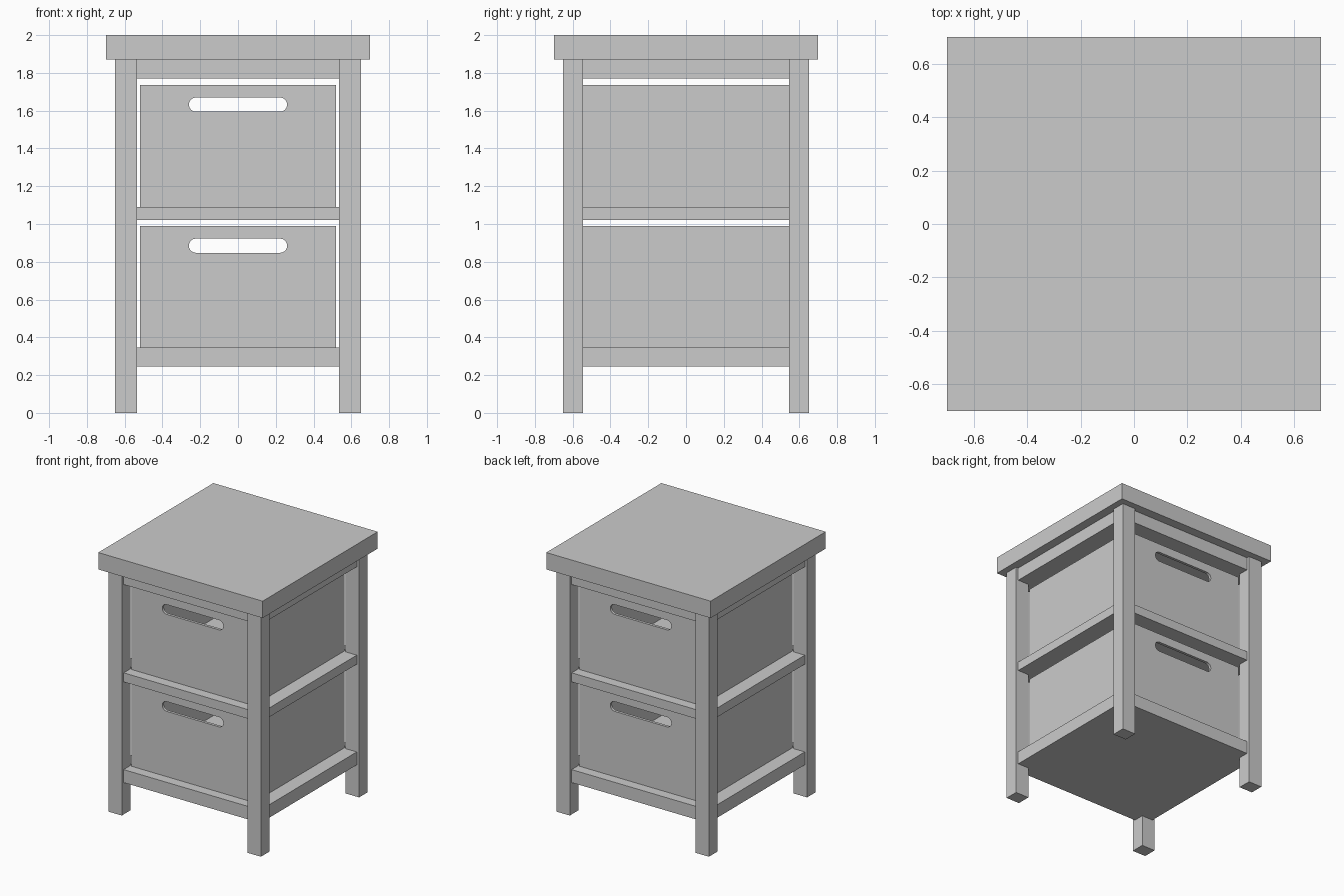
import bpy, bmesh, math

if "Cube" in bpy.data.objects:
    bpy.data.objects.remove(bpy.data.objects["Cube"])


def finish(name, bm):
    bmesh.ops.recalc_face_normals(bm, faces=bm.faces)
    mesh = bpy.data.meshes.new(name)
    bm.to_mesh(mesh)
    bm.free()
    obj = bpy.data.objects.new(name, mesh)
    bpy.context.collection.objects.link(obj)
    return obj


def box_mesh(x0, x1, y0, y1, z0, z1):
    bm = bmesh.new()
    bmesh.ops.create_cube(bm, size=1)
    for v in bm.verts:
        v.co = (x1 if v.co.x > 0 else x0, y1 if v.co.y > 0 else y0, z1 if v.co.z > 0 else z0)
    return bm


def prism(name, points, offset):
    bm = bmesh.new()
    face = bm.faces.new([bm.verts.new(p) for p in points])
    ext = bmesh.ops.extrude_face_region(bm, geom=[face])
    verts = [g for g in ext["geom"] if isinstance(g, bmesh.types.BMVert)]
    bmesh.ops.translate(bm, verts=verts, vec=offset)
    return finish(name, bm)


# Table top
finish("table_top", box_mesh(-0.7, 0.7, -0.7, 0.7, 1.87, 2.0))

# Four legs
LX, LY = 0.535, 0.545
for sx, side in ((-1, "left"), (1, "right")):
    for sy, end in ((-1, "front"), (1, "back")):
        xs = sorted((sx * LX, sx * 0.65))
        ys = sorted((sy * LY, sy * 0.65))
        finish(f"{end}_{side}_leg", box_mesh(*xs, *ys, 0, 1.87))

# Shelves with rail edges, notched around the legs
RX, RY = 0.63, 0.627
quarter = [(RX, LY), (LX, LY), (LX, RY)]
outline = quarter + [(-x, y) for x, y in reversed(quarter)]
outline += [(-x, -y) for x, y in outline]
for name, z0, z1 in (("bottom_shelf", 0.245, 0.345),
                     ("middle_shelf", 1.02, 1.09),
                     ("upper_apron", 1.77, 1.87)):
    prism(name, [(x, y, z0) for x, y in outline], (0, 0, z1 - z0))


# Open drawers with a rounded grip slot through front and back
def drawer(name, z0):
    z1, wall = z0 + 0.647, 0.03
    bm = box_mesh(-0.52, 0.52, -0.55, 0.55, z0, z1)
    top = max(bm.faces, key=lambda f: f.calc_center_median().z)
    bmesh.ops.inset_region(bm, faces=[top], thickness=wall)
    ext = bmesh.ops.extrude_face_region(bm, geom=[top])
    floor = [g for g in ext["geom"] if isinstance(g, bmesh.types.BMVert)]
    bmesh.ops.translate(bm, verts=floor, vec=(0, 0, wall - (z1 - z0)))
    if top.is_valid:
        bmesh.ops.delete(bm, geom=[top], context="FACES_ONLY")
    obj = finish(name, bm)

    r, zc, n = 0.0375, z0 + 0.542, 12
    slot = []
    for sx, start in ((1, -math.pi / 2), (-1, math.pi / 2)):
        for i in range(n + 1):
            a = start + math.pi * i / n
            slot.append((sx * (0.26 - r) + r * math.cos(a), -0.8, zc + r * math.sin(a)))
    cutter = prism("slot_cutter", slot, (0, 1.6, 0))
    cutter.hide_render = True
    mod = obj.modifiers.new("grip_slot", "BOOLEAN")
    mod.operation = "DIFFERENCE"
    mod.solver = "EXACT"
    mod.object = cutter
    bpy.context.view_layer.objects.active = obj
    bpy.ops.object.modifier_apply(modifier=mod.name)
    bpy.data.objects.remove(cutter)


drawer("lower_drawer", 0.343)
drawer("upper_drawer", 1.09)
